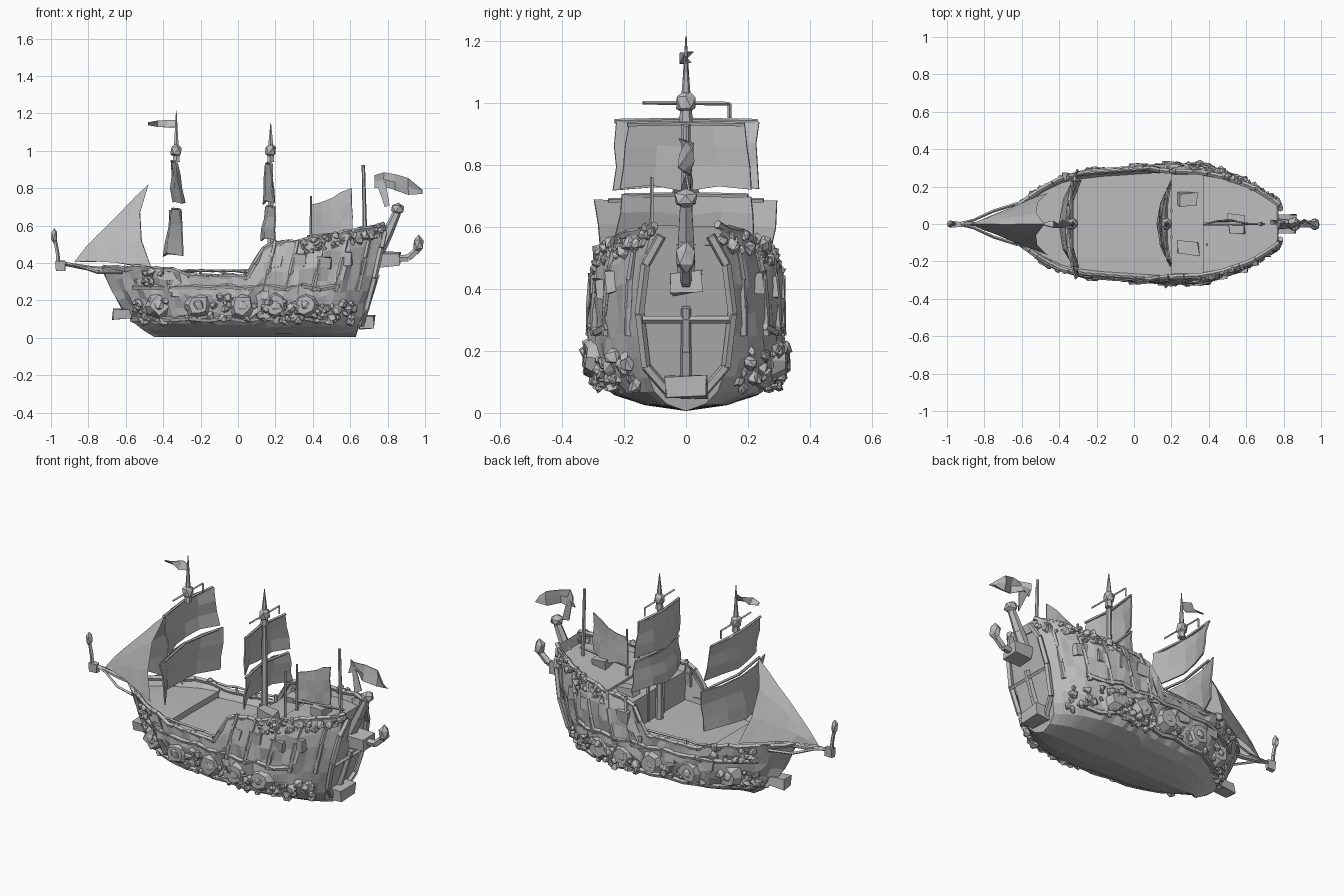
import bpy, bmesh, random
from math import sin, pi
from mathutils import Vector, Matrix

random.seed(7)
if "Cube" in bpy.data.objects:
    bpy.data.objects.remove(bpy.data.objects["Cube"])

grey = bpy.data.materials.new("weathered_grey")
grey.use_nodes = True
GREY = (0.5, 0.5, 0.5, 1)
grey.diffuse_color = GREY
grey.node_tree.nodes["Principled BSDF"].inputs["Base Color"].default_value = GREY


def interp(table, t):
    for (a, p), (b, q) in zip(table, table[1:]):
        if t <= b:
            return p + (q - p) * max(0, (t - a) / (b - a))
    return table[-1][1]


def finish(name, bm, thick=0):
    mesh = bpy.data.meshes.new(name)
    bmesh.ops.recalc_face_normals(bm, faces=bm.faces)
    bm.to_mesh(mesh)
    bm.free()
    mesh.materials.append(grey)
    ob = bpy.data.objects.new(name, mesh)
    bpy.context.collection.objects.link(ob)
    if thick:
        mod = ob.modifiers.new("thickness", "SOLIDIFY")
        mod.thickness, mod.offset = thick, 0


def jitter(verts, amount):
    for v in verts:
        v.co += Vector(random.uniform(-amount, amount) for _ in range(3))


def grid(bm, rows):
    vs = [[bm.verts.new(p) for p in row] for row in rows]
    for a, b in zip(vs, vs[1:]):
        for k in range(len(a) - 1):
            bm.faces.new((a[k], a[k + 1], b[k + 1], b[k]))
    return vs


def rod(name, points, r1, r2=None, sides=6):
    # chain of tapered segments through the points
    bm = bmesh.new()
    r2 = r1 if r2 is None else r2
    n = len(points) - 1
    for k in range(n):
        a, b = Vector(points[k]), Vector(points[k + 1])
        m = Matrix.Translation((a + b) / 2) @ (b - a).to_track_quat("Z", "Y").to_matrix().to_4x4()
        bmesh.ops.create_cone(bm, cap_ends=True, segments=sides, radius1=r1 + (r2 - r1) * k / n,
                              radius2=r1 + (r2 - r1) * (k + 1) / n, depth=(b - a).length, matrix=m)
    finish(name, bm)


def lump(bm, pos, size, rough=0.2):
    made = bmesh.ops.create_icosphere(bm, subdivisions=1, radius=1,
                                      matrix=Matrix.Translation(pos) @ Matrix.Diagonal((*size, 1)))
    jitter(made["verts"], rough * min(size))


def knob(name, pos, size):
    bm = bmesh.new()
    lump(bm, pos, size, 0.1)
    finish(name, bm)


def box(name, pos, size, rough=0.006):
    bm = bmesh.new()
    bmesh.ops.create_cube(bm, size=1, matrix=Matrix.Translation(pos) @ Matrix.Diagonal((*size, 1)))
    jitter(bm.verts, rough)
    finish(name, bm)


# hull shape: bow and stern lines, width by height, plan outline, top edge
BOW = [(0, -.45), (.05, -.53), (.1, -.58), (.2, -.64), (.37, -.72)]
STERN = [(0, .63), (.1, .65), (.2, .69), (.4, .74), (.6, .78)]
WIDTH = [(0, 0), (.02, .14), (.05, .23), (.1, .285), (.2, .31), (.4, .31), (.5, .29), (.6, .26)]
PLAN = [(0, .03), (.05, .28), (.15, .62), (.22, .8), (.3, .9), (.45, .95), (.6, 1), (.72, 1),
        (.8, .94), (.9, .78), (.96, .58), (1, .42)]
TOP = [(0, .37), (.15, .37), (.27, .355), (.29, .325), (.53, .325), (.55, .38), (.59, .49),
       (.78, .53), (1, .6)]


def hull(u, z):
    a, b = interp(BOW, z), interp(STERN, z)
    return Vector((a + (b - a) * u, interp(WIDTH, z) * interp(PLAN, u), z))


def side(x, z, s, out=0):
    a, b = interp(BOW, z), interp(STERN, z)
    p = hull(min(1, max(0, (x - a) / (b - a))), z)
    return Vector((x, s * (p.y + out), z))


N, M = 36, 9
bm = bmesh.new()
rows = []
for i in range(N + 1):
    row = []
    for j in range(-M, M + 1):
        p = hull(i / N, interp(TOP, i / N) * (abs(j) / M) ** 1.5)
        row.append((p.x, p.y * (1 if j > 0 else -1), p.z + 0.006))
    rows.append(row)
vs = grid(bm, rows)
bm.faces.new(vs[0])
bm.faces.new(vs[-1])
jitter([v for v in bm.verts if v.co.z > .09], 0.011)
finish("hull", bm)

# decks in three levels with sloping inner bulwarks and upright breaks
bm = bmesh.new()
rows = []
for start, end, z0, z1 in ((-.66, -.3, .33, .32), (-.3, .2, .285, .285), (.2, .37, .455, .465), (.37, .77, .48, .54)):
    for k in range(5):
        x = start + (end - start) * k / 4
        z = z0 + (z1 - z0) * k / 4
        top = interp(TOP, (x + .72) / 1.5)
        y, edge = side(x, z, 1).y * .89, side(x, top, 1).y * .98
        rows.append([(x, -edge, top), (x, -y, z), (x, 0, z + .003), (x, y, z), (x, edge, top)])
grid(bm, rows)
finish("deck", bm)

for s in (1, -1):
    tag = "left" if s > 0 else "right"
    # gunwale, open railing and wales
    edge = [hull(i / N, interp(TOP, i / N)) for i in range(N + 1)]
    rod("gunwale_" + tag, [(p.x, s * (p.y - .008), p.z + random.uniform(-.005, .01)) for p in edge], .014, sides=5)
    rail = [side(-.32 + .06 * k, .355 + random.uniform(-.006, .008), s, -.01) for k in range(8)]
    rod("railing_" + tag, rail, .007, sides=4)
    for p in rail[::2]:
        rod("railing_post_" + tag, [p, p - Vector((0, 0, .04))], .008, sides=4)
    for z in (.1, .27):
        rod("wale_" + tag, [side(-.56 + .1 * k, z + .01 * sin(3 * k), s) for k in range(12)], .014, sides=5)
    # vertical frames on the stern castle
    for x in (.14, .26, .4, .52, .64):
        rod("hull_frame_" + tag, [side(x + .02 * k, .25 + .09 * k, s) for k in range(4)], .014, .011, 5)
    # round shields along the side
    for x in (-.42, -.21, .02, .2, .36):
        bm = bmesh.new()
        c = side(x, .175, s)
        turn = Matrix.Translation(c) @ Matrix.Rotation(-s * pi / 2, 4, "X")
        bmesh.ops.create_cone(bm, cap_ends=True, segments=8, radius1=.078, radius2=.05, depth=.05, matrix=turn)
        jitter(bm.verts, .008)
        lump(bm, c + Vector((0, s * .014, 0)), (.035, .02, .035))
        finish("side_shield_" + tag, bm)
    # castle windows and gun ports
    for x, z in ((.2, .41), (.33, .41), (.46, .4), (.57, .42), (-.1, .24), (-.32, .25), (.12, .28)):
        box("port_frame_" + tag, side(x, z, s, -.012), (.07, .035, .07), .01)
    # coral and barnacle crust
    bm = bmesh.new()
    patches = ((56, .12, .62, .08, .21, .018), (24, -.56, -.38, .08, .2, .004), (20, -.3, .1, .1, .22, .003))
    for count, x0, x1, z0, z1, out in patches:
        for _ in range(count):
            r = random.uniform(.013, .028)
            lump(bm, side(random.uniform(x0, x1), random.uniform(z0, z1), s, out * random.random()),
                 (r, r * .8, r), .35)
    for _ in range(46):
        u = random.uniform(.72, 1)
        p = hull(u, interp(TOP, u) - random.uniform(-.01, .06))
        r = random.uniform(.012, .024)
        lump(bm, (p.x, s * p.y, p.z), (r, r, r), .35)
    for _ in range(16):
        r = random.uniform(.012, .025)
        lump(bm, side(random.uniform(-.55, -.36), random.uniform(.28, .36), s), (r, r, r), .35)
    finish("coral_crust_" + tag, bm)
    # bowsprit stays
    rod("bow_stay_" + tag, [(-.62, s * .11, .35), (-.75, s * .07, .35), (-.86, s * .02, .385), (-.95, 0, .4)], .009, .006, 4)
    # transom arch, deck crates and the rail at the quarterdeck break
    rod("transom_arch_" + tag, [(.66, s * .06, .07), (.685, s * .13, .15), (.73, s * .15, .32),
                                (.765, s * .13, .48), (.785, s * .08, .57)], .016, sides=5)
    box("deck_crate_" + tag, (.29, s * .13, .48), (.1, .07, .05), .012)
    rod("break_post_" + tag, [(.2, s * .07, .29), (.2, s * .07, .5)], .01, sides=5)

# transom details
rod("rudder_post", [(.645, 0, .05), (.7, 0, .2), (.745, 0, .34)], .02, .016, 5)
rod("transom_beam", [(.735, -.14, .3), (.735, .14, .3)], .012, sides=4)
box("rudder_block", (.69, 0, .085), (.08, .13, .07), .006)
box("stem_block", (-.62, 0, .13), (.1, .08, .06), .01)
box("stern_bracket", (.81, 0, .42), (.12, .09, .075), .01)
box("deck_hatch", (.55, 0, .525), (.09, .1, .05), .01)

# lanterns
rod("stern_lantern_arm", [(.78, 0, .42), (.91, 0, .425), (.96, 0, .47)], .022, .018, 5)
knob("stern_lantern", (.965, 0, .5), (.032, .036, .052))
rod("upper_lantern_arm", [(.73, 0, .42), (.8, 0, .56), (.85, 0, .67)], .036, .022, 6)
knob("upper_lantern", (.855, 0, .69), (.04, .04, .034))
rod("bowsprit", [(-.6, 0, .355), (-.78, 0, .37), (-.95, 0, .4)], .018, .01)
box("bowsprit_cap", (-.95, 0, .385), (.05, .03, .05), .005)
rod("bow_lantern_post", [(-.96, 0, .38), (-.965, 0, .45), (-.98, 0, .53)], .012, .01, 5)
knob("bow_lantern", (-.982, 0, .545), (.018, .022, .042))


def sail(name, x0, x1, z0, z1, w0, w1, bulge, yard):
    # billowing square sail with its yard; 0 is the foot and 1 the head
    bm = bmesh.new()
    rows = []
    for i in range(4):
        t = i / 3
        w = w0 + (w1 - w0) * t
        rows.append([(x0 + (x1 - x0) * t - bulge * (1 - (k / 2) ** 2) * (1 - .5 * t),
                      w * k / 2, z0 + (z1 - z0) * t + .01 * (1 - t) * (k % 2)) for k in range(-2, 3)])
    grid(bm, rows)
    jitter(bm.verts, .007)
    finish(name, bm, .007)
    rod(name + "_yard", [(x1, -yard, z1), (x1 - bulge * .4, 0, z1 + .004), (x1, yard, z1)], .008, sides=5)


sail("fore_lower_sail", -.3, -.31, .44, .685, .265, .3, .1, .25)
sail("fore_upper_sail", -.29, -.33, .72, .94, .23, .23, .06, .23)
sail("main_lower_sail", .2, .19, .52, .7, .23, .21, .08, .2)
sail("main_upper_sail", .19, .18, .72, .93, .215, .19, .06, .19)

# masts with tops and lookout frames
rod("main_mast", [(.175, 0, .28), (.175, 0, .93)], .022, .014)
for name, x, top in (("fore", -.33, 1.215), ("main", .175, 1.15)):
    rod(name + "_topmast", [(x, 0, .94), (x, 0, 1.06), (x, 0, top)], .022, .002)
    knob(name + "_mast_knob", (x, 0, 1), (.034, .036, .042))
    rod(name + "_crossbar", [(x, -.14, 1), (x, .14, .997), (x, .14, .95)], .006, sides=4)

# headsail draped as a tent over the bow, with a hollow trailing edge
bm = bmesh.new()
tack, peak = Vector((-.88, 0, .405)), Vector((-.48, 0, .82))
rows = []
for i in range(7):
    t = i / 6
    ridge = tack.lerp(peak, t) + Vector((-.006, 0, .006)) * sin(pi * t)
    foot = tack.lerp(Vector((-.46, 0, .37)), t) + Vector((0, 0, .015)) * sin(pi * t)
    rows.append([ridge.lerp(foot, abs(k) / 3) + Vector((-.055 * t * sin(pi * abs(k) / 3), k / 3 * .17 * t, 0))
                 for k in range(-3, 4)])
grid(bm, rows)
bmesh.ops.remove_doubles(bm, verts=bm.verts, dist=.0005)
jitter(bm.verts, .004)
finish("headsail", bm)

# mizzen sail and its spars
bm = bmesh.new()
grid(bm, [[(.39 + .22 * i / 4, .02 * sin(pi * i / 4), z0 + (z1 - z0) * k / 3) for k in range(4)]
          for i, (z0, z1) in enumerate(((.55, .71), (.55, .73), (.54, .75), (.55, .775), (.58, .8)))])
jitter(bm.verts, .005)
finish("mizzen_sail", bm, .006)
rod("mizzen_mast", [(.39, 0, .46), (.39, 0, .76)], .009, .006)
rod("mizzen_boom", [(.37, 0, .54), (.7, 0, .57)], .009, .006, 5)
rod("signal_post", [(.39, -.11, .46), (.39, -.11, .76)], .008, .006, 5)

# flags
rod("stern_flagpole", [(.68, 0, .52), (.67, 0, .925)], .012, .009)
bm = bmesh.new()
flag = ((.73, .8, .87), (.78, .81, .885), (.84, .79, .875), (.91, .765, .855), (.985, .77, .79))
grid(bm, [[(x, .025 * sin(2.2 * i + k), z0 + (z1 - z0) * k / 2) for k in range(3)]
          for i, (x, z0, z1) in enumerate(flag)])
grid(bm, [[(.74, .02, .83), (.785, -.02, .7)], [(.79, -.01, .83), (.81, .01, .71)]])
finish("stern_flag", bm, .006)
bm = bmesh.new()
grid(bm, [[(-.33 - .15 * i / 3, .025 * sin(2 * i), 1.145 + h), (-.33 - .15 * i / 3, -.02 * sin(2 * i), 1.145 - h)]
          for i, h in enumerate((.018, .02, .016, .006))])
finish("mast_pennant", bm, .006)
